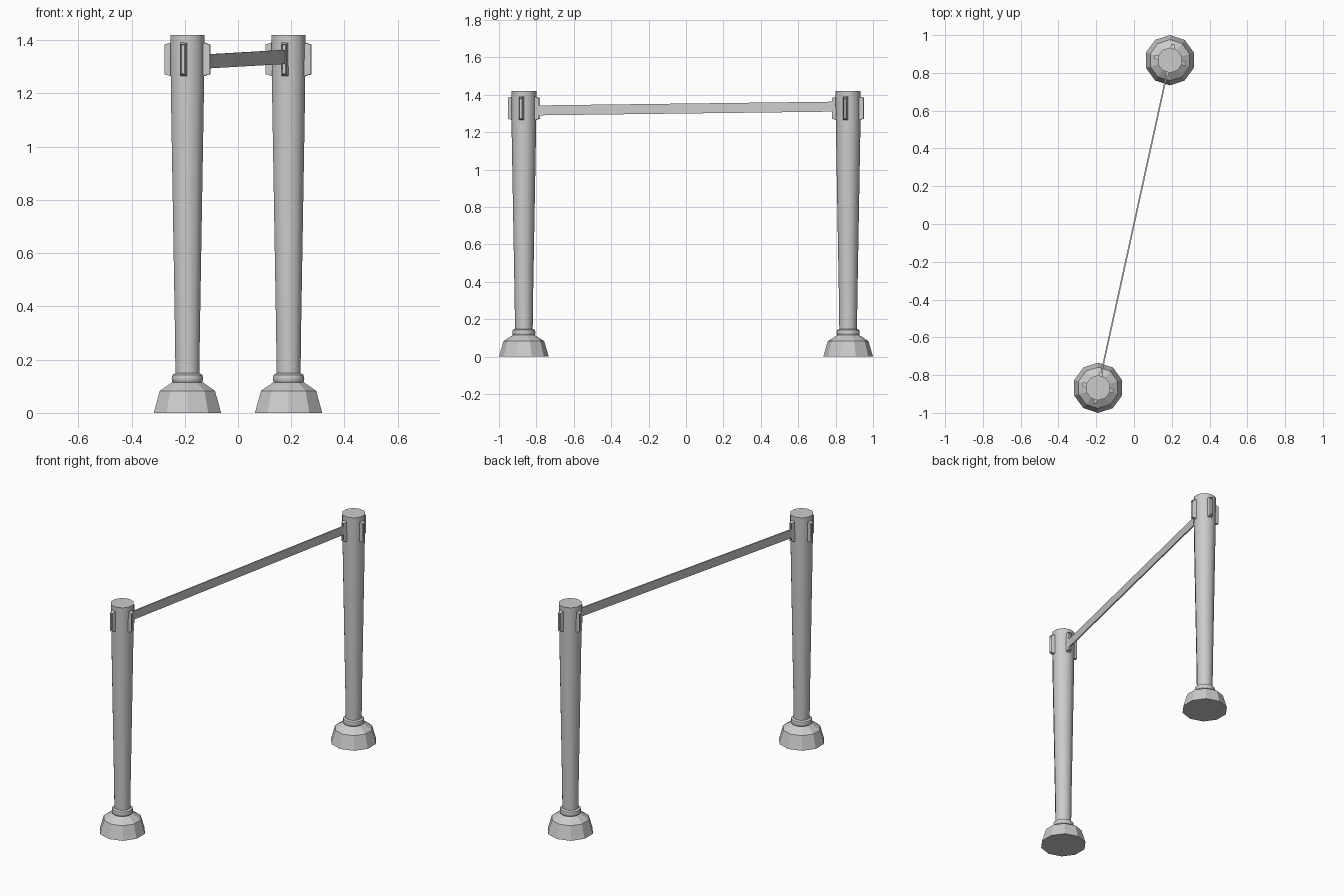
import bpy, bmesh, math
from mathutils import Matrix, Vector

if "Cube" in bpy.data.objects:
    bpy.data.objects.remove(bpy.data.objects["Cube"])

PX, PY = 0.19, 0.867
YAW = math.atan2(PX, PY)          # belt heading away from +y


def make(name, bm, smooth=None):
    bmesh.ops.recalc_face_normals(bm, faces=bm.faces)
    me = bpy.data.meshes.new(name)
    bm.to_mesh(me)
    bm.free()
    ob = bpy.data.objects.new(name, me)
    bpy.context.collection.objects.link(ob)
    if smooth:
        bpy.ops.object.select_all(action='DESELECT')
        ob.select_set(True)
        bpy.context.view_layer.objects.active = ob
        bpy.ops.object.shade_smooth_by_angle(angle=math.radians(smooth))
    return ob


def lathe(name, profile, loc, sides=10, smooth=None):
    """Closed turned solid from (radius, z) pairs, a corner facing +y."""
    bm = bmesh.new()
    rings = []
    for r, z in profile:
        rings.append([bm.verts.new((loc[0] + r * math.sin(2 * math.pi * i / sides),
                                    loc[1] + r * math.cos(2 * math.pi * i / sides), z))
                      for i in range(sides)])
    for a, b in zip(rings, rings[1:]):
        for i in range(sides):
            j = (i + 1) % sides
            bm.faces.new((a[i], a[j], b[j], b[i]))
    bm.faces.new(rings[0])
    bm.faces.new(rings[-1])
    return make(name, bm, smooth)


def clip(name, loc, angle):
    """Tapered belt holder with a recessed slot in its outer face."""
    bm = bmesh.new()
    bmesh.ops.create_cube(bm, size=1)
    for v in bm.verts:
        outer = v.co.y > 0
        v.co = Vector((math.copysign(0.009 if outer else 0.014, v.co.x),
                       0.086 if outer else 0.058,
                       1.328 + math.copysign(0.056 if outer else 0.064, v.co.z)))
    face = max(bm.faces, key=lambda f: f.calc_center_median().y)
    bmesh.ops.inset_region(bm, faces=[face], thickness=0.004)
    bmesh.ops.translate(bm, verts=face.verts, vec=(0, -0.008, 0))
    bm.transform(Matrix.Translation((*loc, 0)) @ Matrix.Rotation(-angle, 4, 'Z'))
    return make(name, bm)


for side, s in (("front", -1), ("back", 1)):
    loc = (s * PX, s * PY)
    # weighted foot
    lathe(side + "_base", [(0.133, 0), (0.109, 0.083), (0.06, 0.115)], loc)
    # rounded collar
    lathe(side + "_collar", [(0.052, 0.11), (0.060, 0.117), (0.062, 0.13),
                             (0.059, 0.143), (0.048, 0.149)], loc, smooth=40)
    # tapered post
    lathe(side + "_post", [(0.047, 0.11), (0.049, 0.29), (0.0655, 1.22), (0.067, 1.42)],
          loc, smooth=40)
    # four belt clips around the head
    for k in range(4):
        clip(f"{side}_clip_{k + 1}", loc, YAW + k * math.pi / 2)

# belt, slightly higher at the back end
bm = bmesh.new()
bmesh.ops.create_cube(bm, size=1)
half = math.hypot(PX, PY) - 0.078
for v in bm.verts:
    end = math.copysign(1, v.co.y)
    v.co = Vector((v.co.x * 0.008, end * half, 1.327 + end * 0.010 + v.co.z * 0.053))
bm.transform(Matrix.Rotation(-YAW, 4, 'Z'))
make("belt", bm)
